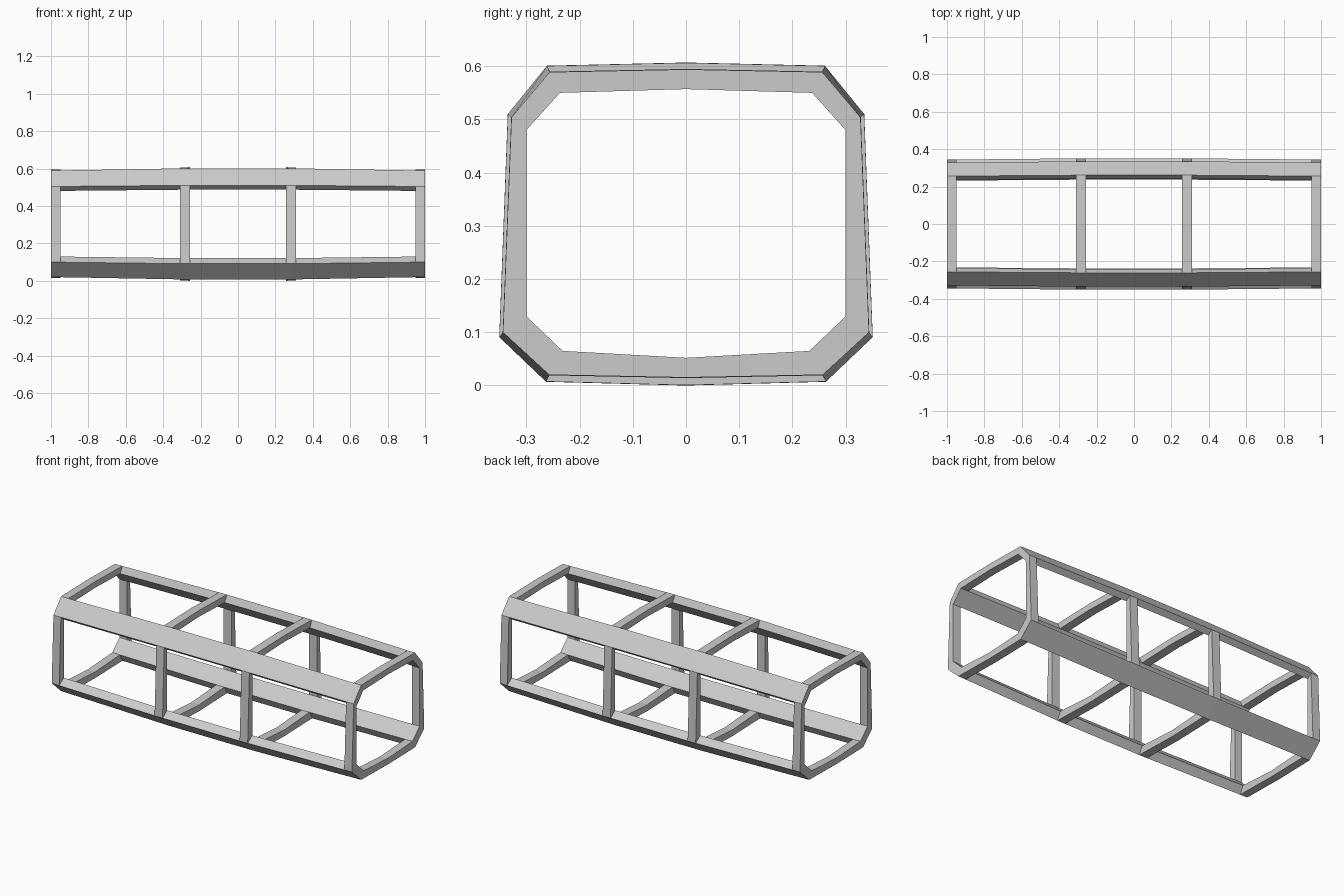
import bpy
import bmesh

if "Cube" in bpy.data.objects:
    bpy.data.objects.remove(bpy.data.objects["Cube"])

# Half cross-sections (y, z), top centre to bottom centre: outer and inner lines
END_OUT = [(0, .594), (.256, .589), (.328, .504), (.344, .100), (.257, .020), (0, .015)]
END_IN = [(0, .557), (.237, .550), (.300, .480), (.300, .130), (.232, .065), (0, .052)]
MID_OUT = [(0, .607), (.261, .601), (.335, .510), (.351, .091), (.263, .007), (0, .000)]
MID_IN = [(0, .569), (.241, .561), (.307, .487), (.307, .121), (.237, .053), (0, .038)]
MID_X = .285


def section(x):
    """Outer and inner points of the tapering hull at x."""
    t = min(1, (1 - abs(x)) / (1 - MID_X))
    mix = lambda a, b: [(p[0] + (q[0] - p[0]) * t, p[1] + (q[1] - p[1]) * t)
                        for p, q in zip(a, b)]
    return mix(END_OUT, MID_OUT), mix(END_IN, MID_IN)


def bar(name, picks, xs):
    """Loft a closed bar along x; picks are (point index, side sign)."""
    bm = bmesh.new()
    rings = []
    for x in xs:
        out, inn = section(x)
        pts = [(out[i], s) for i, s in picks] + [(inn[i], s) for i, s in reversed(picks)]
        rings.append([bm.verts.new((x, p[0] * s, p[1])) for p, s in pts])
    n = len(rings[0])
    for a, b in zip(rings, rings[1:]):
        for k in range(n):
            bm.faces.new((a[k], a[(k + 1) % n], b[(k + 1) % n], b[k]))
    # end caps, split into quads between outer and inner lines
    for r in (rings[0], rings[-1]):
        for k in range(n // 2 - 1):
            bm.faces.new((r[k], r[k + 1], r[n - 2 - k], r[n - 1 - k]))
    bmesh.ops.recalc_face_normals(bm, faces=bm.faces)
    me = bpy.data.meshes.new(name)
    bm.to_mesh(me)
    bm.free()
    bpy.context.collection.objects.link(bpy.data.objects.new(name, me))


# Four long corner rails
for side, s in (("back", 1), ("front", -1)):
    bar(f"upper_{side}_rail", [(1, s), (2, s)], (-1, -MID_X, MID_X, 1))
    bar(f"lower_{side}_rail", [(3, s), (4, s)], (-1, -MID_X, MID_X, 1))

# Four frames of cross struts between the rails
for n, (x0, x1) in enumerate(((-1, -.95), (-.31, -.257), (.257, .31), (.95, 1)), 1):
    bar(f"roof_strut_{n}", [(1, -1), (0, 1), (1, 1)], (x0, x1))
    bar(f"floor_strut_{n}", [(4, -1), (5, 1), (4, 1)], (x0, x1))
    for side, s in (("back", 1), ("front", -1)):
        bar(f"{side}_side_strut_{n}", [(2, s), (3, s)], (x0, x1))
